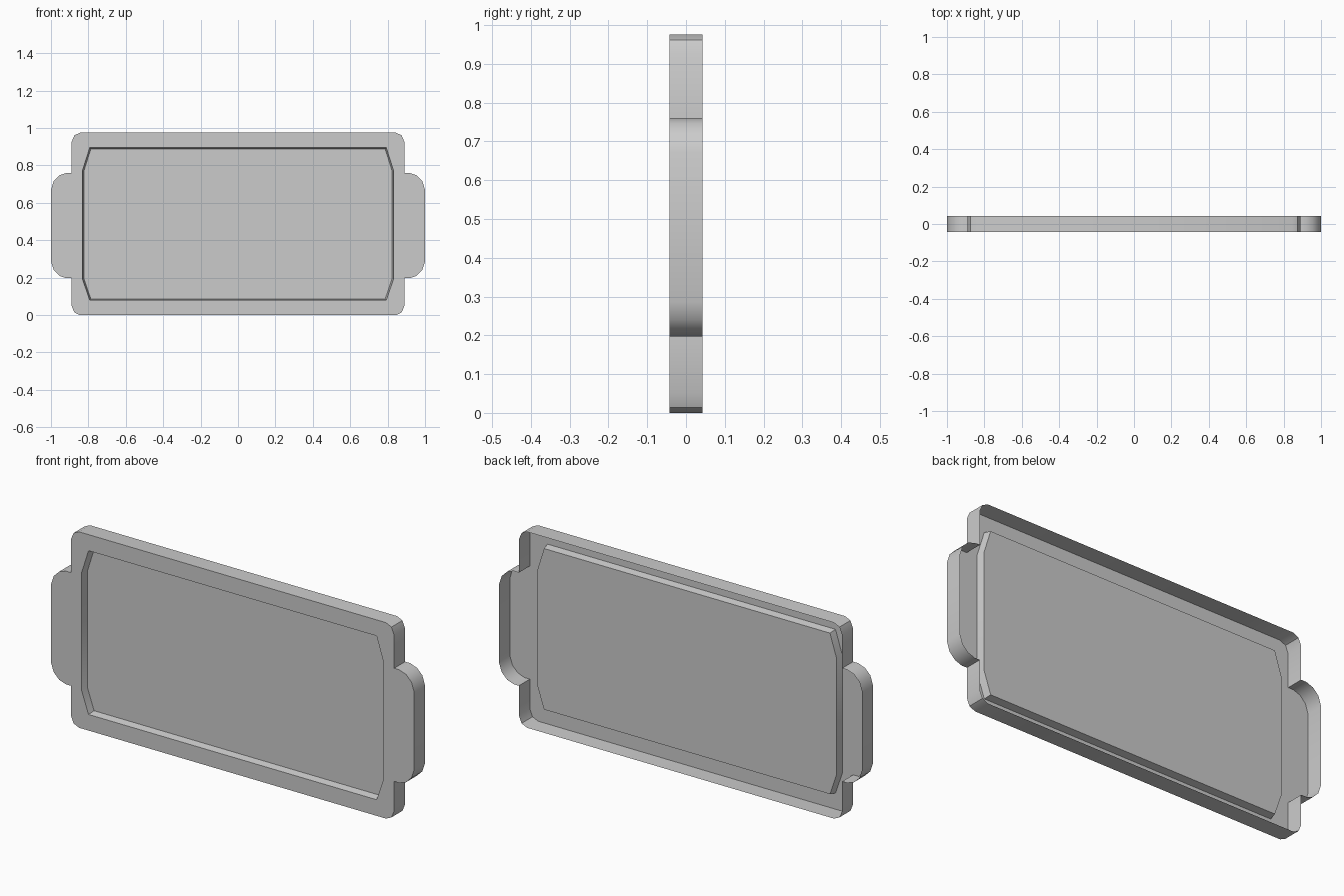
import bpy, bmesh

if "Cube" in bpy.data.objects:
    bpy.data.objects.remove(bpy.data.objects["Cube"])

Y_FRONT, Y_BACK, Y_PANEL = -0.043, 0.043, -0.008

# Right half of the outer outline (bottom to top), including the side handle
half = [(0.845, 0.0), (0.875, 0.014), (0.89, 0.05), (0.89, 0.197),
        (0.918, 0.197), (0.955, 0.21), (0.985, 0.24), (1.0, 0.285),
        (1.0, 0.67), (0.985, 0.717), (0.955, 0.747), (0.918, 0.76),
        (0.89, 0.76), (0.89, 0.925), (0.875, 0.961), (0.845, 0.975)]
# Right half of the recess lip and of the slightly smaller recess floor
lip = [(0.793, 0.08), (0.832, 0.193), (0.832, 0.772), (0.793, 0.895)]
floor = [(0.787, 0.087), (0.824, 0.195), (0.824, 0.770), (0.787, 0.888)]


def ring(bm, pts, y):
    full = pts + [(-x, z) for x, z in reversed(pts)]
    return [bm.verts.new((x, y, z)) for x, z in full]


def loop_edges(bm, vs):
    return [bm.edges.new((vs[i - 1], vs[i])) for i in range(len(vs))]


def wall(bm, a, b):
    for i in range(len(a)):
        bm.faces.new((a[i - 1], a[i], b[i], b[i - 1]))


bm = bmesh.new()
back = ring(bm, half, Y_BACK)
front = ring(bm, half, Y_FRONT)
inner = ring(bm, lip, Y_FRONT)
panel = ring(bm, floor, Y_PANEL)

# Flat front rim between the outline and the recess
edges = loop_edges(bm, front) + loop_edges(bm, inner)
bmesh.ops.triangle_fill(bm, use_beauty=True, edges=edges, normal=(0, -1, 0))

# Outer skirt (open at the back), recess wall and recessed panel
wall(bm, front, back)
wall(bm, inner, panel)
bm.faces.new(panel)

bmesh.ops.recalc_face_normals(bm, faces=bm.faces)
bm.faces.ensure_lookup_table()
if max(bm.faces, key=lambda f: f.calc_area()).normal.y > 0:
    bmesh.ops.reverse_faces(bm, faces=bm.faces)

mesh = bpy.data.meshes.new("tray_panel")
bm.to_mesh(mesh)
bm.free()
tray = bpy.data.objects.new("tray_panel", mesh)
bpy.context.collection.objects.link(tray)
bpy.context.view_layer.objects.active = tray
tray.select_set(True)
bpy.ops.object.shade_smooth_by_angle(angle=0.6)
